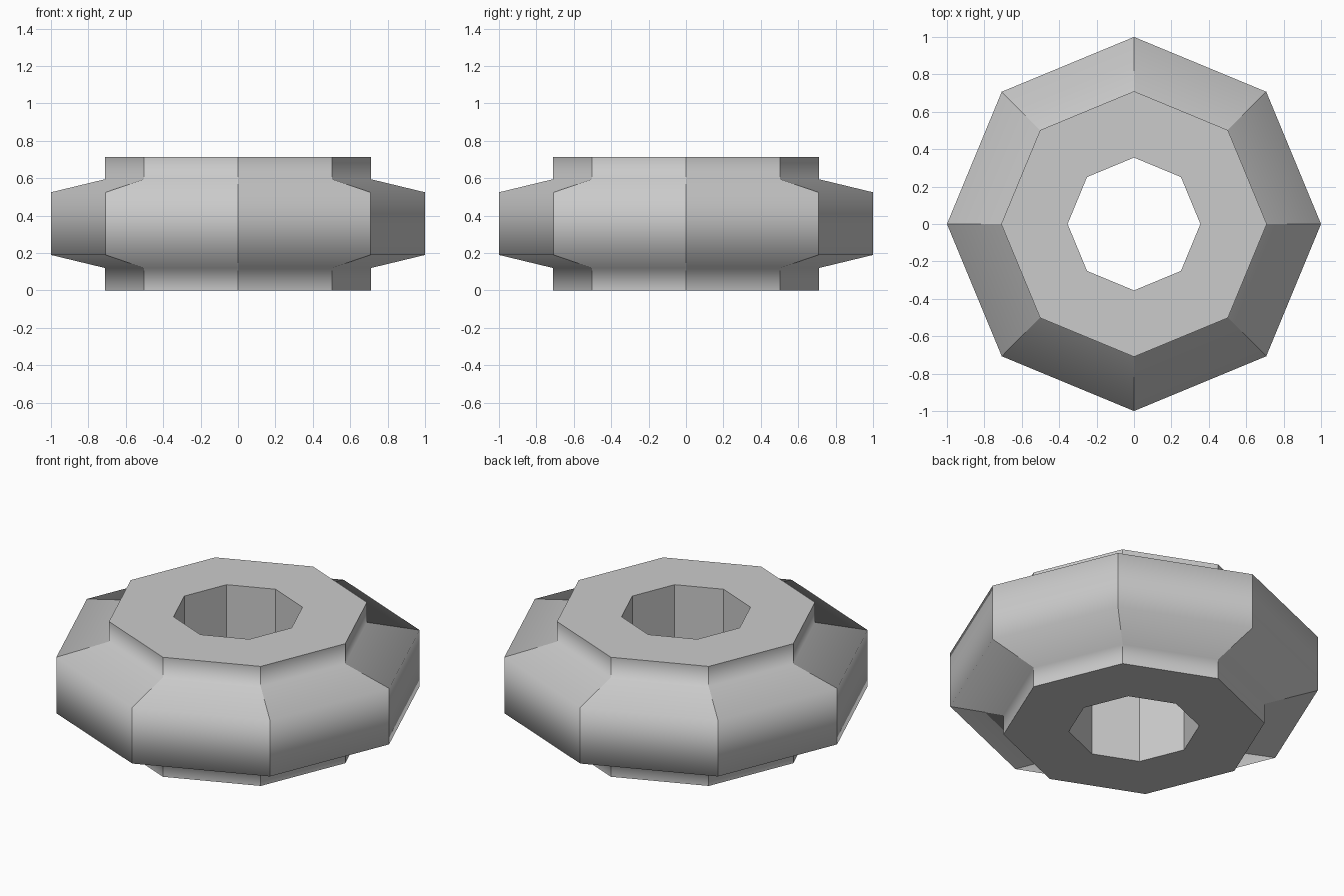
import bpy
import bmesh
import math

cube = bpy.data.objects.get("Cube")
if cube:
    bpy.data.objects.remove(cube, do_unlink=True)

SIDES = 8
BORE, HUB, RIM = 0.355, 0.71, 1.0
# Closed cross-section (radius, height), from the bore around the rim and back
PROFILE = [(BORE, 0), (HUB, 0), (HUB, 0.12), (RIM, 0.19),
           (RIM, 0.525), (HUB, 0.595), (HUB, 0.715), (BORE, 0.715)]

# Plain grey material
grey = bpy.data.materials.new("plain grey")
grey.use_nodes = True
colour = (0.6, 0.6, 0.6, 1)
grey.diffuse_color = colour
grey.node_tree.nodes["Principled BSDF"].inputs["Base Color"].default_value = colour

# Eight-sided ring swept around the upright axis
bm = bmesh.new()
rings = []
for i in range(SIDES):
    a = math.tau * i / SIDES
    rings.append([bm.verts.new((r * math.cos(a), r * math.sin(a), z))
                  for r, z in PROFILE])
count = len(PROFILE)
for i in range(SIDES):
    here, there = rings[i], rings[(i + 1) % SIDES]
    for j in range(count):
        k = (j + 1) % count
        bm.faces.new((here[j], there[j], there[k], here[k])).smooth = True
bmesh.ops.recalc_face_normals(bm, faces=bm.faces)

# Each side rolls smoothly over the rim; corners and flat caps stay crisp
caps = {f for f in bm.faces if abs(f.normal.z) > 0.99}
for edge in bm.edges:
    a, b = (v.co for v in edge.verts)
    around = abs(a.z - b.z) < 1e-4 and abs(a.xy.length - b.xy.length) < 1e-4
    edge.smooth = around and not caps.intersection(edge.link_faces)

mesh = bpy.data.meshes.new("octagonal_ring")
bm.to_mesh(mesh)
bm.free()
mesh.materials.append(grey)
ring = bpy.data.objects.new("octagonal_ring", mesh)
bpy.context.collection.objects.link(ring)
